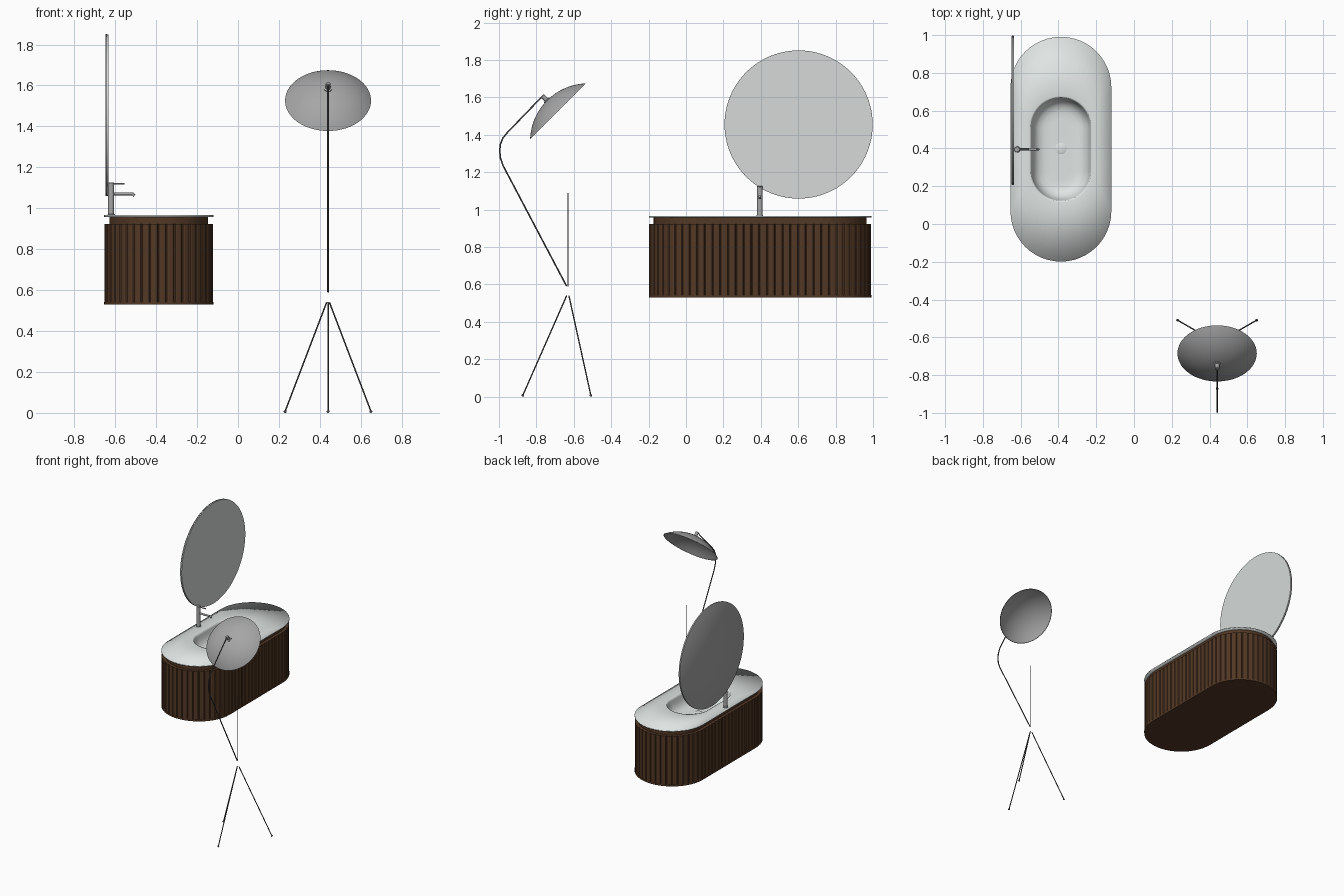
import bpy, math
from mathutils import Vector

cube = bpy.data.objects.get("Cube")
if cube:
    bpy.data.objects.remove(cube, do_unlink=True)


def material(name, r, g, b):
    m = bpy.data.materials.new(name)
    m.use_nodes = True
    m.diffuse_color = (r, g, b, 1)
    m.node_tree.nodes["Principled BSDF"].inputs["Base Color"].default_value = (r, g, b, 1)
    return m


WOOD = material("dark walnut", 0.085, 0.039, 0.018)
STONE = material("white ceramic", 0.74, 0.78, 0.77)
GLASS = material("mirror silver", 0.67, 0.70, 0.69)
STEEL = material("brushed steel", 0.38, 0.38, 0.38)
DARK = material("dark metal", 0.1, 0.1, 0.1)


def loft(name, rings, mat, cap_start=True, cap_end=True, smooth=None):
    """Bridge equal-sized rings into a tube with optional end caps."""
    n = len(rings[0])
    verts = [v for ring in rings for v in ring]
    faces = []
    for k in range(len(rings) - 1):
        a, b = k * n, (k + 1) * n
        for i in range(n):
            j = (i + 1) % n
            faces.append((a + i, a + j, b + j, b + i))
    if cap_start:
        faces.append(tuple(reversed(range(n))))
    if cap_end:
        faces.append(tuple(range(len(verts) - n, len(verts))))
    me = bpy.data.meshes.new(name)
    me.from_pydata(verts, [], faces)
    me.materials.append(mat)
    if smooth is not None:
        me.shade_smooth()
        me.set_sharp_from_angle(angle=math.radians(smooth))
    ob = bpy.data.objects.new(name, me)
    bpy.context.collection.objects.link(ob)
    return ob


def revolve(name, profile, loc, axis, mat, seg=24, smooth=35):
    """Spin (radius, height) points about an axis through loc."""
    q = Vector(axis).to_track_quat('Z', 'Y')
    rings = []
    for r, h in profile:
        rings.append([Vector(loc) + q @ Vector((r * math.cos(t), r * math.sin(t), h))
                      for t in (2 * math.pi * i / seg for i in range(seg))])
    return loft(name, rings, mat, smooth=smooth)


def rod(name, start, end, radius, mat, seg=12):
    d = Vector(end) - Vector(start)
    return revolve(name, [(radius, 0), (radius, d.length)], start, d, mat, seg)


# ---- Vanity: stadium outlines around a common centre ----
CX, CY = -0.387, 0.396
R, S = 0.267, 0.328          # end radius, half length of the straight side


def stadium(r, s, z, n=24):
    pts = []
    for end in (1, -1):
        for i in range(n + 1):
            t = math.pi * i / n
            pts.append((CX + end * r * math.cos(t), CY + end * (s + r * math.sin(t)), z))
    return pts


def slatted(offsets, z, slats=72):
    """Stadium sampled by arc length, pushed in or out by a repeating slat pattern."""
    arc, side = math.pi * R, 2 * S
    pts = []
    for k in range(slats):
        for frac, off in offsets:
            d = (k + frac) / slats * 2 * (arc + side)
            end = 1
            if d >= arc + side:
                d, end = d - arc - side, -1
            r = R + off
            if d < arc:
                t = d / R
                x, y = r * math.cos(t), S + r * math.sin(t)
            else:
                x, y = -r, S - (d - arc)
            pts.append((CX + end * x, CY + end * y, z))
    return pts


FLUTE = [(0, -0.009), (0.1, -0.003), (0.3, -0.001), (0.7, -0.001), (0.9, -0.003)]
INSET = [(f, -0.026) for f, o in FLUTE]
loft("cabinet_body", [slatted(FLUTE, 0.543), slatted(FLUTE, 0.922),
                      slatted(INSET, 0.922), slatted(INSET, 0.96)],
     WOOD, cap_end=False)
loft("cabinet_base", [stadium(R, S, 0.53), stadium(R, S, 0.543)], WOOD, smooth=35)

# Counter with an integrated basin, softly shaded over its rim
BS = 0.115
basin = [(0.166, 0.966), (0.16, 0.965), (0.156, 0.95), (0.15, 0.92),
         (0.137, 0.89), (0.115, 0.87), (0.085, 0.861), (0.05, 0.86)]
loft("counter_basin",
     [stadium(0.235, S, 0.958), stadium(R, S, 0.958), stadium(R, S, 0.966)]
     + [stadium(r, BS, z) for r, z in basin],
     STONE, cap_start=False, smooth=180)
revolve("drain", [(0.03, 0), (0.03, 0.003), (0.026, 0.005)], (CX, 0.4, 0.86), (0, 0, 1), STONE)

# ---- Tap ----
TX, TY = -0.62, 0.395
revolve("tap_column", [(0.018, 0), (0.018, 0.004), (0.015, 0.005), (0.015, 0.158), (0.013, 0.16)],
        (TX, TY, 0.966), (0, 0, 1), STEEL)
rod("tap_lever", (TX, TY, 1.119), (-0.555, TY, 1.119), 0.004, STEEL)
rod("tap_spout", (TX, TY, 1.07), (-0.515, TY, 1.07), 0.007, STEEL)
rod("tap_nozzle", (-0.518, TY, 1.073), (-0.506, TY, 1.06), 0.007, STEEL)

# ---- Round mirror facing +x ----
MY, MZ = 0.602, 1.455
revolve("mirror_back", [(0.393, 0), (0.396, 0.002), (0.396, 0.009)],
        (-0.648, MY, MZ), (1, 0, 0), STEEL, seg=96)
revolve("mirror_glass", [(0.394, 0), (0.394, 0.005)],
        (-0.639, MY, MZ), (1, 0, 0), GLASS, seg=96)

# ---- Floor lamp ----
LX, LY = 0.44, -0.63
AXIS = Vector((0, -1, 1)).normalized()
RIM = Vector((LX, -0.685, 1.526))
RAD, DEPTH = 0.21, 0.082


def dome(rad, depth, steps=14):
    big = (rad * rad + depth * depth) / (2 * depth)
    radii = [rad - (rad - 0.002) * i / steps for i in range(steps + 1)]
    return [(r, math.sqrt(big * big - r * r) - big + depth) for r in radii]


inner = list(reversed(dome(RAD - 0.003, DEPTH - 0.003)))
revolve("lamp_shade", inner + dome(RAD, DEPTH), RIM, AXIS, STEEL, seg=64, smooth=40)
revolve("shade_connector", [(0.02, 0), (0.02, 0.006), (0.012, 0.008), (0.012, 0.036), (0.009, 0.039)],
        RIM + AXIS * (DEPTH - 0.003), AXIS, STEEL)

# Bent arm as a bevelled curve
path = [(-0.768, 1.606), (-0.955, 1.412), (-0.979, 1.383), (-0.992, 1.35), (-0.996, 1.315),
        (-0.992, 1.275), (-0.978, 1.235), (-0.638, 0.59)]
cu = bpy.data.curves.new("lamp_arm", 'CURVE')
cu.dimensions = '3D'
cu.bevel_depth = 0.004
cu.bevel_resolution = 2
cu.use_fill_caps = True
sp = cu.splines.new('POLY')
sp.points.add(len(path) - 1)
for p, (y, z) in zip(sp.points, path):
    p.co = (LX, y, z, 1)
cu.materials.append(DARK)
bpy.context.collection.objects.link(bpy.data.objects.new("lamp_arm", cu))

rod("lamp_rod", (LX, LY, 0.59), (LX, LY, 1.09), 0.0025, DARK)

# Tripod legs with small round feet
ball = [(0.007 * math.sin(math.pi * i / 8) + 0.0002, 0.007 - 0.007 * math.cos(math.pi * i / 8))
        for i in range(9)]
for i, name in enumerate(("front", "left", "right")):
    t = math.radians(-90 + 120 * i)
    d = Vector((math.cos(t), math.sin(t), 0))
    hub = Vector((LX, LY, 0))
    foot = hub + d * 0.242
    rod(name + "_leg", foot + Vector((0, 0, 0.008)), hub + d * 0.008 + Vector((0, 0, 0.54)), 0.0035, DARK)
    revolve(name + "_foot", ball, foot, (0, 0, 1), DARK, seg=12, smooth=60)
